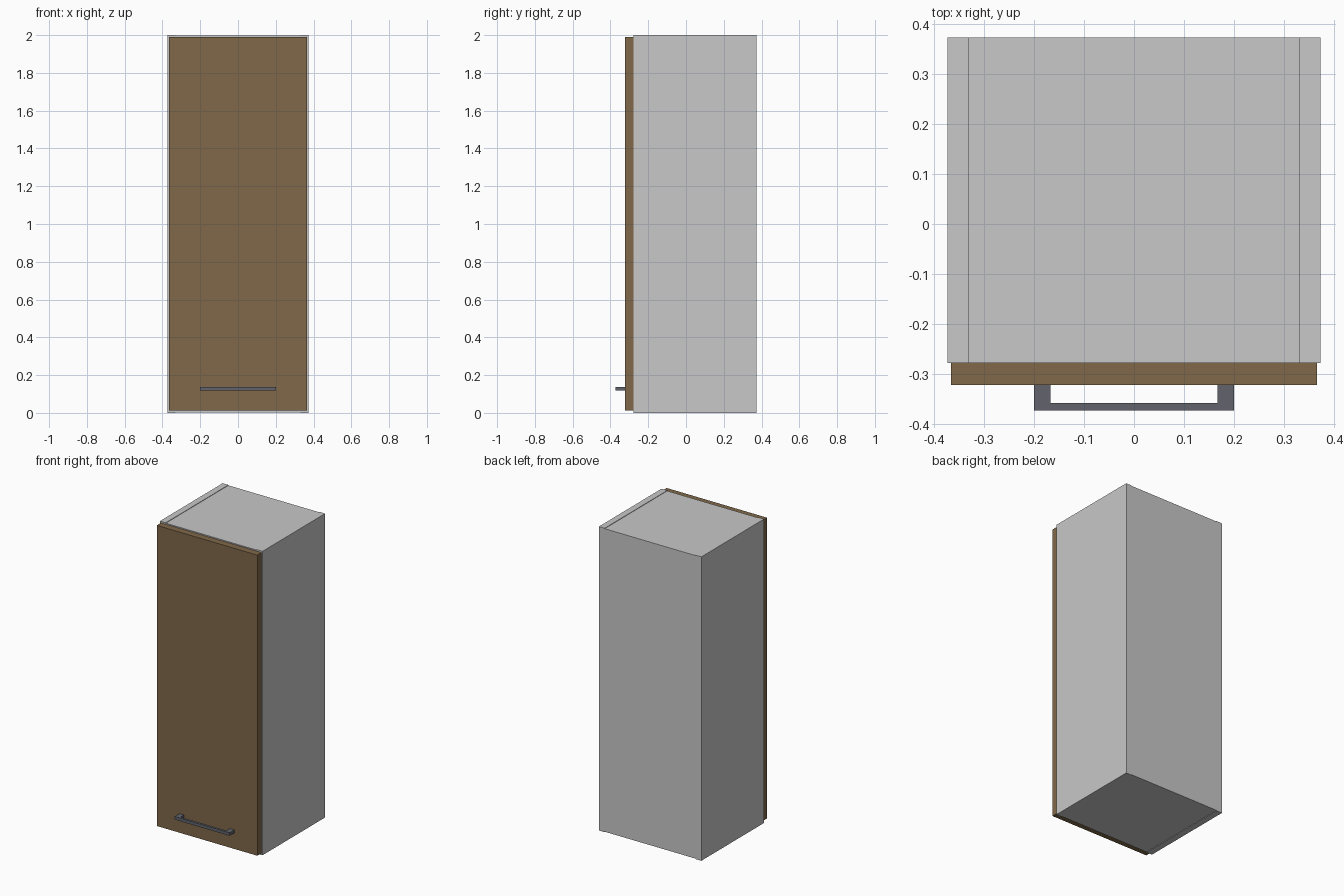
import bpy

if "Cube" in bpy.data.objects:
    bpy.data.objects.remove(bpy.data.objects["Cube"])


def material(name, rgb):
    m = bpy.data.materials.new(name)
    m.diffuse_color = (*rgb, 1.0)
    m.use_nodes = True
    m.node_tree.nodes["Principled BSDF"].inputs["Base Color"].default_value = m.diffuse_color
    return m


GREY = material("light_grey_board", (0.578, 0.578, 0.578))
BROWN = material("brown_wood", (0.216, 0.138, 0.067))
STEEL = material("dark_steel", (0.122, 0.127, 0.150))


def box(name, mat, x, y, z):
    """Axis-aligned box from (min, max) ranges."""
    bpy.ops.mesh.primitive_cube_add(size=1, location=[(a + b) / 2 for a, b in (x, y, z)])
    ob = bpy.context.object
    ob.name = name
    ob.scale = [b - a for a, b in (x, y, z)]
    bpy.ops.object.transform_apply(location=False, rotation=False, scale=True)
    ob.data.materials.append(mat)
    return ob


W, FRONT, BACK, H = 0.373, -0.278, 0.373, 2.0
T = 0.042       # board thickness
STEP = 0.003    # top and bottom sit slightly inside the side panels
IN = W - T

# Carcass: side panels with top, bottom, back and shelves between them
for side, s in (("left", -1), ("right", 1)):
    box(side + "_side_panel", GREY, sorted((s * IN, s * W)), (FRONT, BACK), (0, H))
box("top_panel", GREY, (-IN, IN), (FRONT, BACK), (H - T, H - STEP))
box("bottom_panel", GREY, (-IN, IN), (FRONT, BACK), (STEP, T))
box("back_panel", GREY, (-IN, IN), (BACK - 0.02, BACK), (T, H - T))
for i in (1, 2):
    z = H * i / 3
    box(f"shelf_{i}", GREY, (-IN, IN), (FRONT + 0.03, BACK - 0.02), (z - T / 2, z + T / 2))

# Door, slightly smaller than the carcass
box("door", BROWN, (-0.366, 0.366), (-0.322, FRONT), (0.012, 1.99))

# Handle: bar on two posts
box("handle_bar", STEEL, (-0.2, 0.2), (-0.373, -0.358), (0.118, 0.138))
for side, s in (("left", -1), ("right", 1)):
    box(side + "_handle_post", STEEL, sorted((s * 0.167, s * 0.2)), (-0.358, -0.322), (0.118, 0.138))
